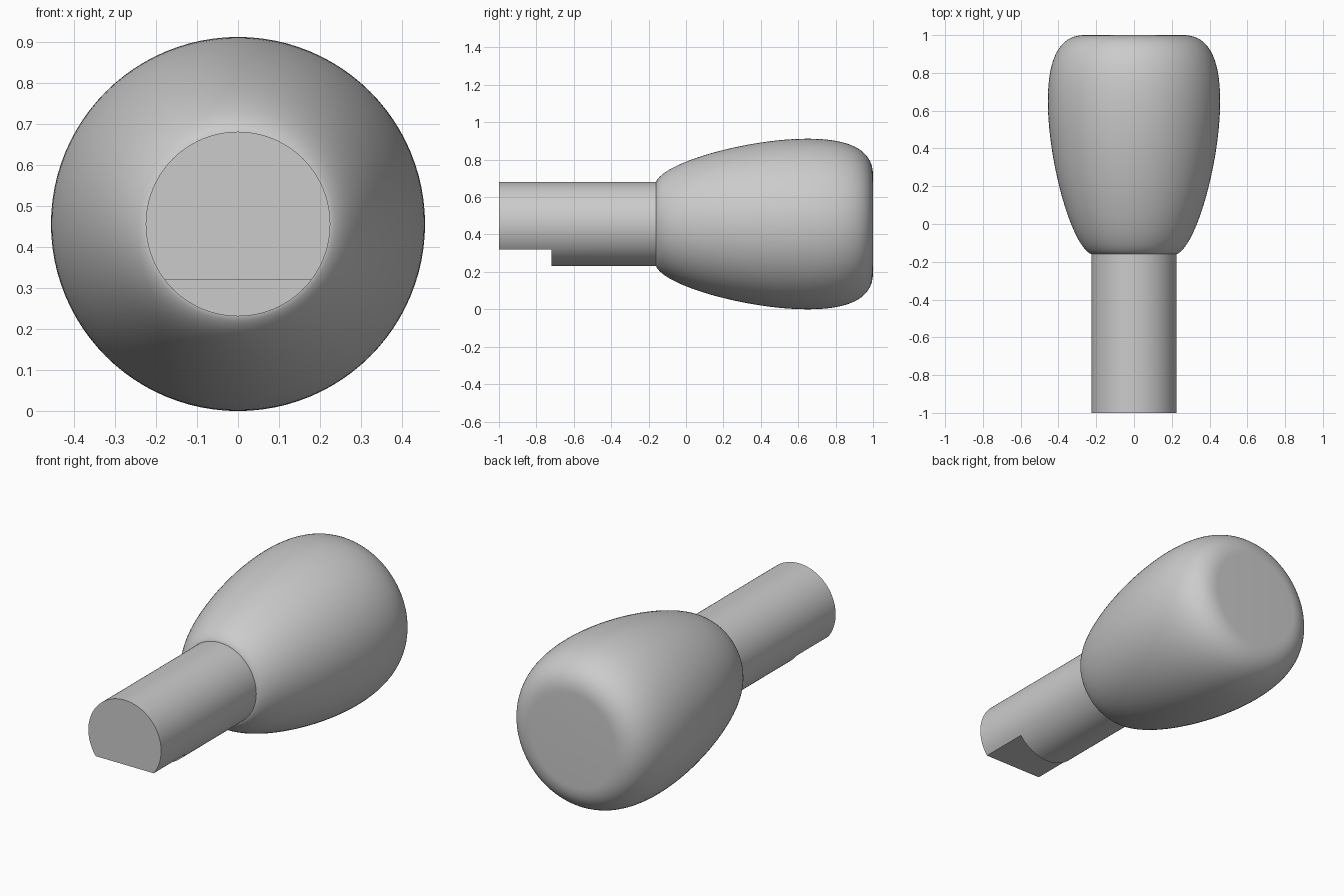
import bpy, bmesh, math
from mathutils import Vector, geometry

cube = bpy.data.objects.get("Cube")
if cube:
    bpy.data.objects.remove(cube, do_unlink=True)

AXIS_Z = 0.456      # height of the turning axis
SHAFT_R = 0.225
NECK_Y = -0.16
SEGMENTS = 96

grey = bpy.data.materials.new("plain grey")
grey.use_nodes = True
colour = (0.6, 0.6, 0.6, 1)
grey.diffuse_color = colour
grey.node_tree.nodes["Principled BSDF"].inputs["Base Color"].default_value = colour


def lathe(name, profile):
    """Turn (y, radius) points about the long axis; zero radii close the ends."""
    bm = bmesh.new()
    verts = [bm.verts.new((r, y, 0)) for y, r in profile]
    edges = [bm.edges.new(pair) for pair in zip(verts, verts[1:])]
    bmesh.ops.spin(bm, geom=verts + edges, cent=(0, 0, 0), axis=(0, 1, 0),
                   angle=math.tau, steps=SEGMENTS, use_merge=True)
    bmesh.ops.remove_doubles(bm, verts=bm.verts, dist=1e-5)
    bmesh.ops.recalc_face_normals(bm, faces=bm.faces)
    mesh = bpy.data.meshes.new(name)
    bm.to_mesh(mesh)
    bm.free()
    mesh.materials.append(grey)
    obj = bpy.data.objects.new(name, mesh)
    obj.location.z = AXIS_Z
    bpy.context.collection.objects.link(obj)
    return obj


def bezier(points, count):
    curve = geometry.interpolate_bezier(*[Vector((*p, 0)) for p in points], count)
    return [(p.x, p.y) for p in curve]


def smooth(obj):
    bpy.ops.object.select_all(action="DESELECT")
    obj.select_set(True)
    bpy.context.view_layer.objects.active = obj
    bpy.ops.object.shade_smooth_by_angle(angle=math.radians(30))


# Handle: swelling side, then a rounded shoulder into the flat end
side = bezier([(NECK_Y, SHAFT_R), (-0.12, 0.33), (0.33, AXIS_Z), (0.65, AXIS_Z)], 32)
shoulder = bezier([(0.65, AXIS_Z), (0.87, AXIS_Z), (1, 0.4), (1, 0.26)], 24)
handle = lathe("handle", [(NECK_Y, 0)] + side + shoulder[1:] + [(1, 0)])

# Shaft: round bar, seated just inside the handle
shaft = lathe("shaft", [(-1, 0), (-1, SHAFT_R), (NECK_Y + 0.005, SHAFT_R),
                        (NECK_Y + 0.005, 0)])

# Flat cut under the shaft tip
bpy.ops.mesh.primitive_cube_add(size=1, location=(0, -0.92, 0.12))
cutter = bpy.context.object
cutter.name = "flat_cutter"
cutter.scale = (1, 0.4, 0.4)
cutter.hide_render = True
cutter.data.materials.append(grey)
cut = shaft.modifiers.new("flat", "BOOLEAN")
cut.operation = "DIFFERENCE"
cut.solver = "EXACT"
cut.object = cutter
bpy.ops.object.select_all(action="DESELECT")
shaft.select_set(True)
bpy.context.view_layer.objects.active = shaft
bpy.ops.object.modifier_apply(modifier=cut.name)
bpy.data.objects.remove(cutter, do_unlink=True)

for part in (handle, shaft):
    smooth(part)
